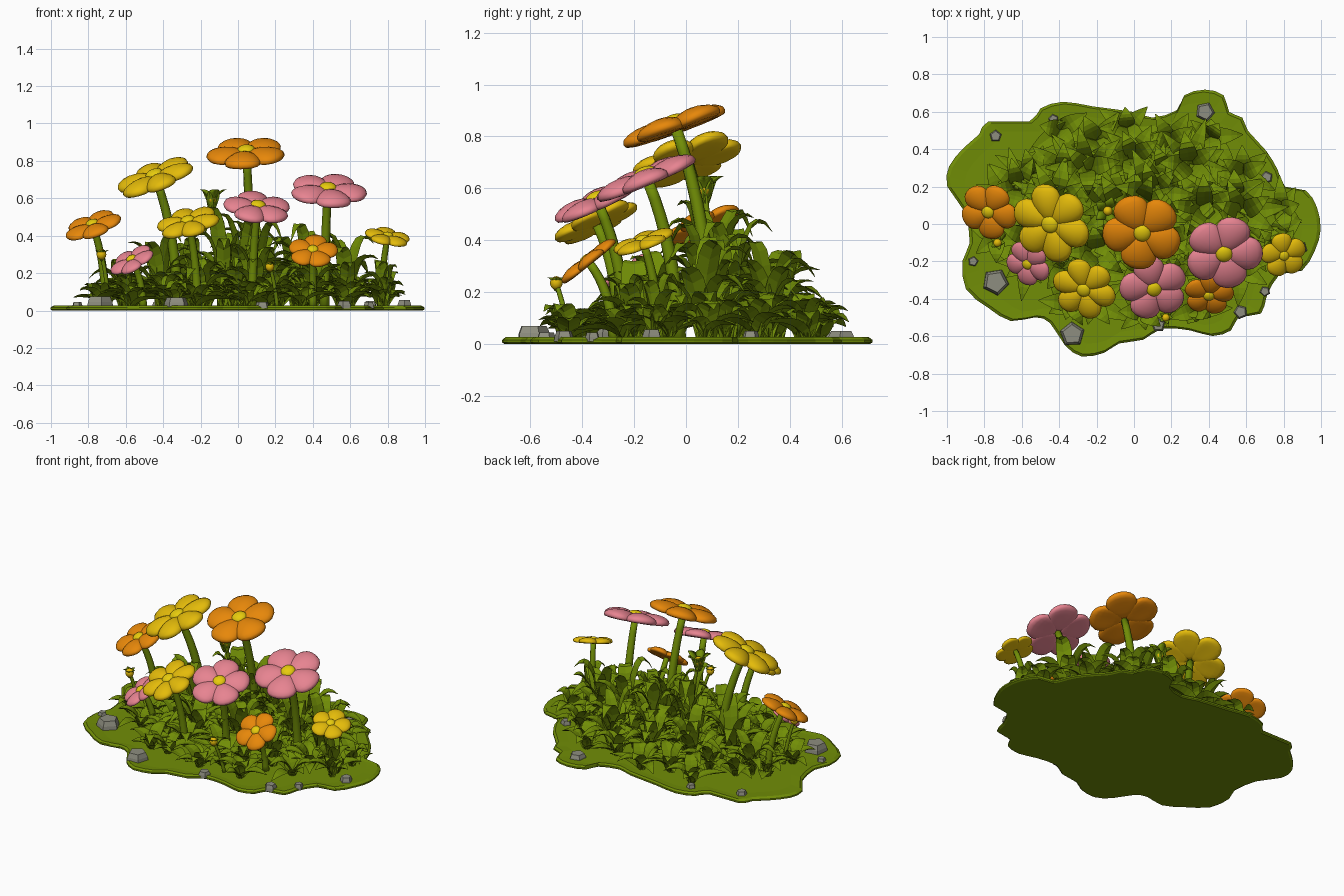
import bpy, bmesh, math, random
from mathutils import Vector, Matrix

if "Cube" in bpy.data.objects:
    bpy.data.objects.remove(bpy.data.objects["Cube"])

random.seed(7)


def mat(name, rgb):
    m = bpy.data.materials.new(name)
    m.diffuse_color = (*rgb, 1)
    m.use_nodes = True
    m.node_tree.nodes["Principled BSDF"].inputs["Base Color"].default_value = m.diffuse_color
    return m


GREEN = mat("leaf_green", (.165, .27, .002))
YELLOW = mat("petal_yellow", (.78, .5, .003))
ORANGE = mat("petal_orange", (.82, .25, .003))
PINK = mat("petal_pink", (.82, .235, .29))
CENTRE = mat("centre_yellow", (.8, .6, .004))
GREY = mat("stone_grey", (.27, .27, .215))


def finish(bm, name, material, smooth=True):
    bmesh.ops.recalc_face_normals(bm, faces=bm.faces)
    me = bpy.data.meshes.new(name)
    bm.to_mesh(me)
    bm.free()
    me.materials.append(material)
    for p in me.polygons:
        p.use_smooth = smooth
    ob = bpy.data.objects.new(name, me)
    bpy.context.collection.objects.link(ob)
    return ob


def loft(bm, rings):
    """Skin equal-sized rings of points and close both ends."""
    vs = [[bm.verts.new(p) for p in r] for r in rings]
    n = len(vs[0])
    for a, b in zip(vs, vs[1:]):
        for i in range(n):
            bm.faces.new((a[i], a[(i + 1) % n], b[(i + 1) % n], b[i]))
    bm.faces.new(vs[0][::-1])
    bm.faces.new(vs[-1])


def leaf(bm, base, az, reach, height, width, bend):
    d = Vector((math.cos(az), math.sin(az), 0))
    s = Vector((-d.y, d.x, 0))
    # keep tips inside the patch
    while reach > .05:
        tip = base + d * reach
        if (tip.x / .9) ** 2 + ((tip.y - .03) / .6) ** 2 < 1:
            break
        reach *= .9
    rings = []
    for i in range(9):
        t = i / 8
        p = base + d * reach * t ** 1.5
        p.z += height * math.sin(math.pi * t * bend) / math.sin(math.pi * min(.5, bend))
        p.z = max(p.z, .02)
        w = max(.002, width * math.sin(math.pi * (.14 + .86 * t)) ** .9)
        up = Vector((0, 0, .25 * w))
        th = Vector((0, 0, min(.01, w * .4)))
        rings.append([p + s * w + up, p + th * .3, p - s * w + up, p - th])
    loft(bm, rings)


def rosette(bm, x, y, reach, height, n=8):
    a0 = random.random() * 6.28
    for k in range(n):
        f = k / (n - 1)
        leaf(bm, Vector((x, y, .015)), a0 + k * 2.4 + random.uniform(-.2, .2),
             reach * (1 - .4 * f) * random.uniform(.85, 1.1),
             height * (.45 + .55 * f) * random.uniform(.88, 1.08),
             random.uniform(.036, .05), random.uniform(.58, .78) - .05 * f)


def stem(bm, base, ctrl, top, r):
    rings = []
    for i in range(9):
        t = i / 8
        c = base * (1 - t) ** 2 + ctrl * 2 * t * (1 - t) + top * t * t
        q = (ctrl - base).lerp(top - ctrl, t).to_track_quat('Z', 'Y')
        rr = r * (1.25 - .3 * t)
        rings.append([c + q @ Vector((rr * math.cos(a), rr * math.sin(a), 0))
                      for a in [j * math.pi / 4 for j in range(8)]])
    loft(bm, rings)


def ball(bm, loc, scale, q=None):
    rot = q.to_matrix().to_4x4() if q else Matrix()
    return bmesh.ops.create_uvsphere(
        bm, u_segments=16, v_segments=10, radius=1,
        matrix=Matrix.Translation(loc) @ rot @ Matrix.Diagonal((*scale, 1)))


# Ground slab with lobed outline, rounded by a spline through the points
outline = [(1, -.03), (.98, .09), (.92, .18), (.81, .2), (.77, .29), (.71, .39), (.61, .5), (.58, .57),
           (.51, .6), (.48, .69), (.38, .72), (.27, .69), (.23, .61), (.1, .57), (0, .6), (-.22, .63),
           (-.38, .655), (-.5, .62), (-.56, .55), (-.78, .55), (-.83, .48), (-.91, .41), (-.99, .31),
           (-1, .2), (-.91, .07), (-.88, -.1), (-.92, -.2), (-.9, -.35), (-.78, -.45), (-.66, -.52),
           (-.53, -.5), (-.45, -.53), (-.37, -.65), (-.28, -.71), (-.16, -.69), (-.08, -.64),
           (.05, -.62), (.15, -.56), (.3, -.57), (.42, -.6), (.52, -.57), (.56, -.5), (.68, -.48),
           (.71, -.39), (.78, -.27), (.9, -.25), (.97, -.14)]
P = [Vector(p) for p in outline]
rim = []
for i in range(len(P)):
    a, b, c, d = P[i - 1], P[i], P[(i + 1) % len(P)], P[(i + 2) % len(P)]
    rim += [b, (b + c) * .5625 - (a + d) * .0625]
bm = bmesh.new()
loft(bm, [[(p.x * k, p.y * k, z) for p in rim]
          for k, z in [(.985, 0), (.998, .006), (.998, .016), (.98, .026), (.9, .022)]])
finish(bm, "ground_patch", GREEN, False)

# Low leaf carpet, taller towards the middle
bm = bmesh.new()
for i in range(9):
    for j in range(6):
        x = -.74 + i * .185 + random.uniform(-.05, .05)
        y = -.42 + j * .18 + random.uniform(-.05, .05)
        if (x / .84) ** 2 + ((y - .04) / .54) ** 2 < 1:
            h = .13 + .22 * math.exp(-((x - .05) / .5) ** 2 - ((y - .15) / .25) ** 2)
            rosette(bm, x, y, .22, h)
finish(bm, "leaf_carpet", GREEN, False)

# Taller leaf clumps: x, y, reach, height
bm = bmesh.new()
for c in [(.03, .1, .3, .5), (.1, .17, .27, .5), (-.08, .1, .27, .5), (-.42, .12, .28, .4),
          (.38, .08, .28, .42), (.58, .06, .25, .41), (-.25, .3, .26, .35), (.3, .32, .26, .35),
          (.78, -.12, .17, .25), (-.62, .2, .24, .27), (0, .36, .25, .33), (.1, -.12, .24, .35),
          (-.2, -.15, .24, .3), (.4, -.2, .22, .28)]:
    rosette(bm, *c, n=10)
finish(bm, "tall_leaves", GREEN, False)


def flower(name, c, n, r, petals, colour, phase):
    c = Vector(c)
    n = Vector(n).normalized()
    q = n.to_track_quat('Z', 'Y')
    # petals: spheres shaped into wide, gently drooping, blunt teardrops
    bm = bmesh.new()
    for k in range(petals):
        a = math.radians(phase) + k * 2 * math.pi / petals
        turn = Matrix.Rotation(a, 3, 'Z')
        for v in ball(bm, (0, 0, 0), (1, 1, 1))["verts"]:
            z, x, y = v.co
            t = .5 + .5 * x
            wide = (2.55 / petals) * (.64 + .42 * t)
            zz = math.copysign(abs(z) ** .75, z)
            p = Vector((r * (.02 + .98 * t), r * y * wide,
                        r * (.15 * zz + .26 * t - .24 * t * t - .08 * y * y)))
            v.co = c + q @ (turn @ p)
    finish(bm, name + "_petals", colour)
    # domed centre
    bm = bmesh.new()
    ball(bm, c + n * r * .12, (r * .22, r * .22, r * .12), q)
    finish(bm, name + "_centre", CENTRE)
    # curved stem
    bm = bmesh.new()
    flat = Vector((n.x, n.y, 0))
    base = Vector((c.x, c.y, .01)) - flat * .35 * c.z / .7
    stem(bm, base, c - n * c.z * .45, c - n * r * .05, .008 + r * .07)
    finish(bm, name + "_stem", GREEN)


flower("tall_orange", (.045, -.04, .835), (-.06, -.36, 1), .215, 5, ORANGE, -90)
flower("large_yellow", (-.44, .005, .705), (-.38, -.32, 1), .22, 6, YELLOW, 30)
flower("middle_yellow", (-.265, -.345, .465), (-.24, -.45, 1), .175, 6, YELLOW, 10)
flower("left_orange", (-.775, .07, .45), (-.35, -.4, 1), .16, 5, ORANGE, 100)
flower("small_pink", (-.565, -.21, .265), (-.55, -.5, 1), .13, 5, PINK, 20)
flower("middle_pink", (.105, -.34, .545), (.12, -.46, 1), .185, 5, PINK, 90)
flower("right_pink", (.48, -.15, .635), (.06, -.42, 1), .21, 5, PINK, 60)
flower("front_orange", (.4, -.375, .315), (0, -.8, 1), .135, 5, ORANGE, 80)
flower("right_yellow", (.8, -.165, .39), (.2, -.35, 1), .125, 5, YELLOW, 70)

# Closed buds on thin stalks
for i, (x, y, z, s) in enumerate([(-.73, -.1, .3, .026), (.17, -.5, .235, .024), (-.14, .07, .6, .026)]):
    tip = Vector((x, y, z))
    bm = bmesh.new()
    stem(bm, Vector((x + .04, y + .06, .01)), Vector((x + .03, y + .03, z * .6)), tip, s * .4)
    big = 2 if i == 2 else 1
    for k in range(5):
        leaf(bm, tip - Vector((0, 0, s * 1.3 * big)), k * 1.257, s * 1.5 * big, s * 2.2 * big, s * .7 * big, .5)
    finish(bm, f"bud_stalk_{i}", GREEN)
    bm = bmesh.new()
    ball(bm, tip, (s, s, s * 1.1))
    finish(bm, f"bud_tip_{i}", YELLOW)

# Stones around the rim: x, y, radius, height
bm = bmesh.new()
for x, y, r, h in [(-.74, -.31, .075, .075), (-.33, -.59, .07, .07), (-.74, .47, .035, .05),
                   (.38, .6, .055, .05), (.71, .25, .035, .05), (.89, -.13, .04, .055),
                   (.57, -.47, .04, .05), (.13, -.54, .04, .045), (-.86, -.2, .03, .045),
                   (-.43, .56, .03, .045), (.7, -.36, .03, .045)]:
    a0 = random.random() * 6
    loft(bm, [[(x + r * k * math.cos(a0 + j * 1.257), y + r * k * math.sin(a0 + j * 1.257), z)
               for j in range(5)] for k, z in [(1, .01), (.93, h * .6), (.75, h)]])
finish(bm, "stones", GREY, False)
